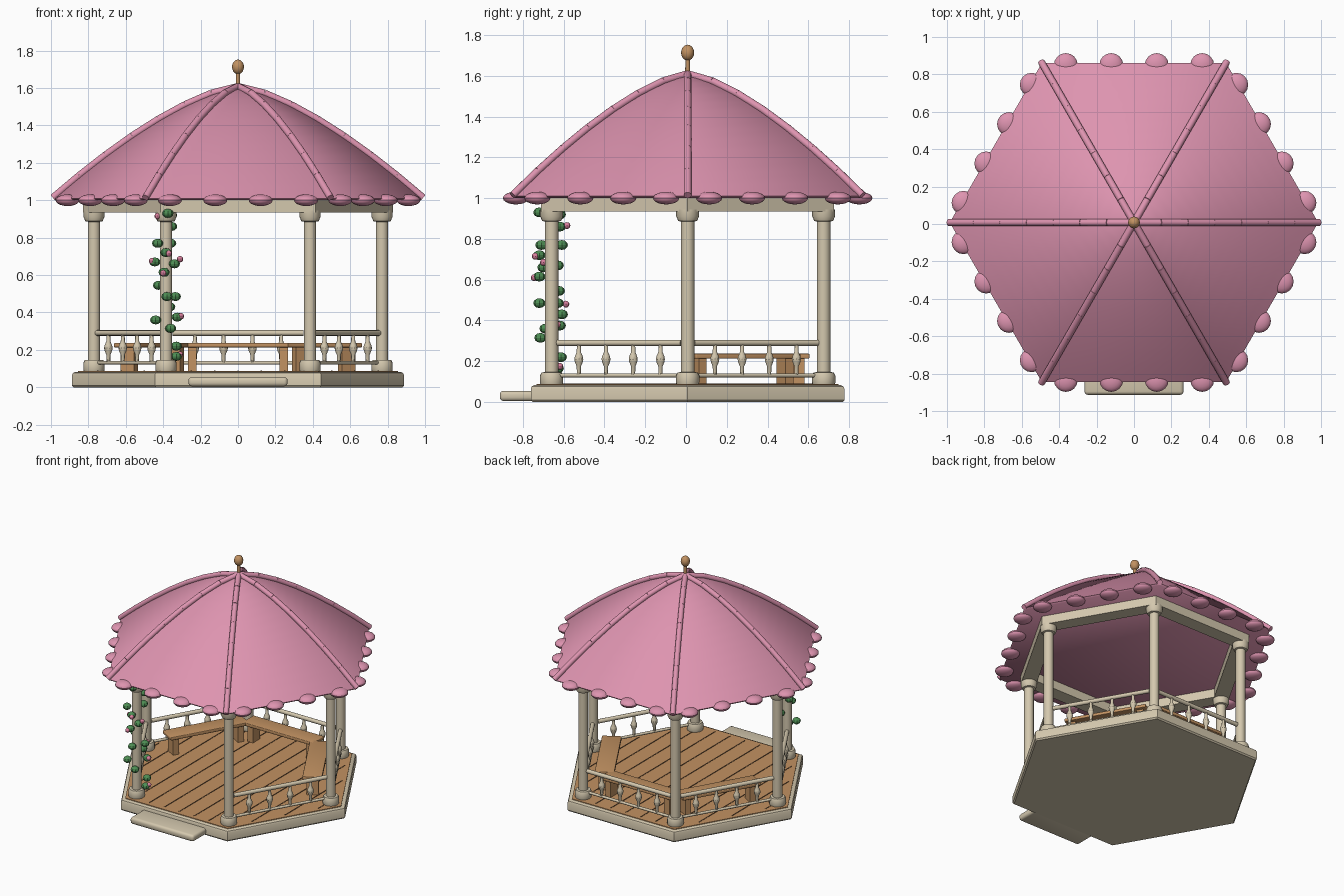
import bpy, bmesh, math
from mathutils import Vector, Matrix

if "Cube" in bpy.data.objects:
    bpy.data.objects.remove(bpy.data.objects["Cube"])

CY = 0.008            # centre of the pavilion in y
POST_R = 0.77         # corner radius of the post ring
OPEN_SIDE = 270       # side left open for the step


def material(name, r, g, b):
    m = bpy.data.materials.new(name)
    lin = [((c / 255 + 0.055) / 1.055) ** 2.4 for c in (r, g, b)]
    m.diffuse_color = (*lin, 1)
    m.use_nodes = True
    m.node_tree.nodes["Principled BSDF"].inputs["Base Color"].default_value = m.diffuse_color
    return m


CREAM = material("cream_paint", 212, 200, 174)
PINK = material("pink_roof", 222, 148, 176)
WOOD = material("warm_wood", 194, 146, 98)
DARK = material("plank_gap", 92, 66, 44)
GREEN = material("leaf_green", 78, 142, 84)
BLOOM = material("blossom_pink", 218, 128, 158)


def finish(name, bm, mat, smooth=35):
    bmesh.ops.recalc_face_normals(bm, faces=bm.faces)
    me = bpy.data.meshes.new(name)
    bm.to_mesh(me)
    bm.free()
    ob = bpy.data.objects.new(name, me)
    bpy.context.collection.objects.link(ob)
    me.materials.append(mat)
    if smooth:
        bpy.ops.object.select_all(action='DESELECT')
        ob.select_set(True)
        bpy.context.view_layer.objects.active = ob
        bpy.ops.object.shade_smooth_by_angle(angle=math.radians(smooth))
    return ob


def polar(r, deg, z):
    a = math.radians(deg)
    return Vector((r * math.cos(a), CY + r * math.sin(a), z))


def lathe(bm, profile, sides, loc=(0, CY, 0), loop=False):
    """Stack rings of (radius, height); cap the ends or close into a loop."""
    rings = [[bm.verts.new((loc[0] + r * math.cos(math.tau * i / sides),
                            loc[1] + r * math.sin(math.tau * i / sides), loc[2] + z))
              for i in range(sides)] for r, z in profile]
    pairs = list(zip(rings, rings[1:])) + ([(rings[-1], rings[0])] if loop else [])
    for a, b in pairs:
        for i in range(sides):
            j = (i + 1) % sides
            bm.faces.new((a[i], a[j], b[j], b[i]))
    if not loop:
        bm.faces.new(rings[0])
        bm.faces.new(rings[-1])


def rod(bm, a, b, r, sides=12):
    d = b - a
    m = Matrix.Translation((a + b) / 2) @ d.to_track_quat('Z', 'Y').to_matrix().to_4x4()
    bmesh.ops.create_cone(bm, cap_ends=True, segments=sides, radius1=r, radius2=r,
                          depth=d.length, matrix=m)


def box(bm, size, loc, turn=0, bevel=0.0):
    m = Matrix.Translation(loc) @ Matrix.Rotation(math.radians(turn), 4, 'Z') @ Matrix.Diagonal((*size, 1))
    vs = bmesh.ops.create_cube(bm, size=1, matrix=m)['verts']
    if bevel:
        edges = list({e for v in vs for e in v.link_edges})
        bmesh.ops.bevel(bm, geom=edges, offset=bevel, segments=3, profile=0.5, affect='EDGES')


def ball(bm, size, loc, u=16, v=10):
    m = Matrix.Translation(loc) @ Matrix.Diagonal((*size, 1))
    bmesh.ops.create_uvsphere(bm, u_segments=u, v_segments=v, radius=1, matrix=m)


# base, plank floor and entry step
bm = bmesh.new()
lathe(bm, [(0.878, 0), (0.888, 0.01), (0.888, 0.065), (0.882, 0.077), (0.868, 0.083)], 6)
finish("base", bm, CREAM)
bm = bmesh.new()
lathe(bm, [(0.855, 0.06), (0.855, 0.088)], 6)
finish("floor", bm, WOOD)
bm = bmesh.new()
for i in range(-6, 7):
    x = i * 0.125
    half = min(0.71, (0.82 - abs(x)) * math.sqrt(3))
    box(bm, (0.008, 2 * half, 0.004), (x, CY, 0.088))
finish("floor_gaps", bm, DARK, 0)
bm = bmesh.new()
box(bm, (0.53, 0.20, 0.05), (0, -0.813, 0.03), 0, 0.018)
finish("step", bm, CREAM)

# posts with plinth and capital
for k in range(6):
    bm = bmesh.new()
    lathe(bm, [(0.054, 0.085), (0.057, 0.095), (0.057, 0.13), (0.05, 0.145), (0.033, 0.147),
               (0.033, 0.885), (0.046, 0.888), (0.056, 0.91), (0.056, 0.945)],
          20, polar(POST_R, 60 * k, 0))
    finish("post", bm, CREAM)

# ring beam
bm = bmesh.new()
lathe(bm, [(0.83, 0.935), (0.83, 1.01), (0.71, 1.01), (0.71, 0.935)], 6, loop=True)
finish("ring_beam", bm, CREAM)


# curved six-sided roof
def roof_z(r):
    return 1.6 - 0.59 * (r / 0.985) ** 1.45


bm = bmesh.new()
steps = [0.985 * (1 - i / 14) for i in range(14)] + [0.01]
lathe(bm, [(0.975, 1.0)] + [(r, roof_z(r)) for r in steps], 6)
finish("roof", bm, PINK, 62)

# roof ribs made of short straight lengths
bm = bmesh.new()
for k in range(6):
    pts = [polar(r, 60 * k, roof_z(r) + 0.008) for r in [0.99 * i / 7 for i in range(8)]]
    for a, b in zip(pts, pts[1:]):
        rod(bm, a, b, 0.019)
finish("roof_ribs", bm, PINK)

# scalloped eave beads, four to a side
bm = bmesh.new()
for k in range(6):
    a, b = polar(0.972, 60 * k, 1.0), polar(0.972, 60 * k + 60, 1.0)
    for t in (0.125, 0.375, 0.625, 0.875):
        ball(bm, (0.064, 0.064, 0.031), a.lerp(b, t))
finish("eave_scallops", bm, PINK)

# finial
bm = bmesh.new()
lathe(bm, [(0.032, 1.585), (0.032, 1.605), (0.012, 1.615), (0.011, 1.69)], 16)
ball(bm, (0.032, 0.032, 0.039), (0, CY, 1.713))
finish("finial", bm, WOOD)

# railings on every side but the entry
for k in range(6):
    if 60 * k + 30 == OPEN_SIDE:
        continue
    bm = bmesh.new()
    a, b = polar(POST_R, 60 * k, 0), polar(POST_R, 60 * k + 60, 0)
    for z, r in ((0.29, 0.015), (0.131, 0.01)):
        up = Vector((0, 0, z))
        rod(bm, a.lerp(b, 0.045) + up, a.lerp(b, 0.955) + up, r)
    for t in (0.2, 0.4, 0.6, 0.8):
        p = a.lerp(b, t)
        lathe(bm, [(0.01, 0.13), (0.011, 0.175), (0.02, 0.195), (0.023, 0.21),
                   (0.02, 0.225), (0.011, 0.245), (0.01, 0.29)], 10, p)
    finish("railing", bm, CREAM)

# three benches along the back
for deg in (30, 90, 150):
    bm = bmesh.new()
    box(bm, (0.59, 0.135, 0.024), polar(0.53, deg, 0.225), deg - 90, 0.005)
    along = Vector((-math.sin(math.radians(deg)), math.cos(math.radians(deg)), 0))
    for s in (-0.245, 0.245):
        box(bm, (0.045, 0.085, 0.13), polar(0.53, deg, 0.152) + along * s, deg - 90)
    finish("bench", bm, WOOD)

# climbing vine on the front left post: offsets from the post axis and height
post = polar(POST_R, 240, 0)
leaves = [(0.01, -0.06, 0.93), (0.03, 0.04, 0.92), (0.03, 0.04, 0.86), (-0.045, -0.05, 0.77),
          (0.025, 0.05, 0.77), (0.0, -0.06, 0.72), (-0.06, 0.03, 0.67), (0.045, -0.04, 0.66),
          (-0.01, -0.06, 0.615), (-0.04, 0.035, 0.545), (0.005, -0.06, 0.485),
          (0.05, 0.03, 0.485), (0.02, 0.05, 0.43), (-0.055, -0.03, 0.36),
          (0.06, 0.04, 0.375), (0.025, -0.055, 0.315), (0.055, 0.045, 0.22), (0.055, 0.03, 0.165)]
flowers = [(-0.045, -0.03, 0.915), (0.03, 0.075, 0.865), (0.015, -0.08, 0.715), (-0.075, 0.02, 0.675),
           (0.075, -0.04, 0.685), (-0.015, -0.085, 0.61), (0.04, 0.07, 0.48),
           (0.08, 0.03, 0.38), (0.075, 0.04, 0.175)]
bm = bmesh.new()
for o in leaves:
    ball(bm, (0.03, 0.03, 0.024), post + Vector(o), 8, 6)
finish("vine_leaves", bm, GREEN, 0)
bm = bmesh.new()
for o in flowers:
    ball(bm, (0.017, 0.017, 0.017), post + Vector(o), 8, 6)
finish("vine_flowers", bm, BLOOM)
